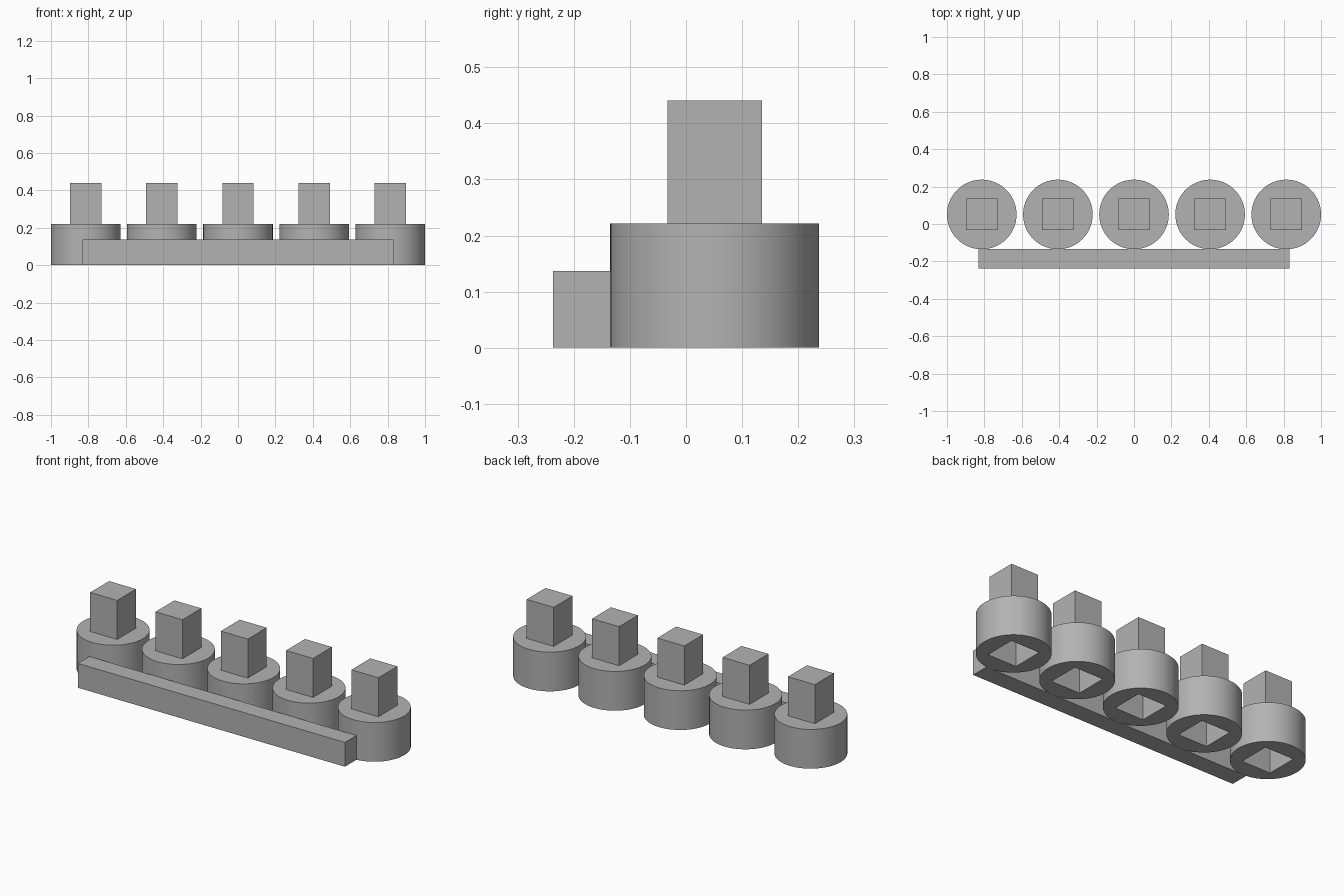
import bpy
import math

cube = bpy.data.objects.get("Cube")
if cube:
    bpy.data.objects.remove(cube, do_unlink=True)

COUNT, PITCH, ROW_Y = 5, 0.407, 0.051
RADIUS, BASE_H, TOTAL_H = 0.186, 0.221, 0.441
POST_W, SOCKET_W, SOCKET_D = 0.168, 0.178, 0.18

grey = bpy.data.materials.new("plain grey")
grey.use_nodes = True
colour = (0.45, 0.45, 0.45, 1)
grey.diffuse_color = colour
grey.node_tree.nodes["Principled BSDF"].inputs["Base Color"].default_value = colour


def box(name, x, y, z0, z1, width, depth):
    bpy.ops.mesh.primitive_cube_add(size=1, location=(x, y, (z0 + z1) / 2))
    ob = bpy.context.object
    ob.name = name
    ob.scale = (width, depth, z1 - z0)
    bpy.ops.object.transform_apply(location=False, rotation=False, scale=True)
    ob.data.materials.append(grey)
    return ob


def socket_base(name, x):
    # Round base with a square socket cut up from underneath
    bpy.ops.mesh.primitive_cylinder_add(vertices=96, radius=RADIUS, depth=BASE_H,
                                        location=(x, ROW_Y, BASE_H / 2))
    base = bpy.context.object
    base.name = name
    base.data.materials.append(grey)
    cutter = box("socket_cutter", x, ROW_Y, -0.1, SOCKET_D, SOCKET_W, SOCKET_W)
    cutter.hide_render = True
    bpy.ops.object.select_all(action="DESELECT")
    base.select_set(True)
    bpy.context.view_layer.objects.active = base
    cut = base.modifiers.new("socket", "BOOLEAN")
    cut.operation = "DIFFERENCE"
    cut.solver = "EXACT"
    cut.object = cutter
    bpy.ops.object.modifier_apply(modifier=cut.name)
    bpy.data.objects.remove(cutter, do_unlink=True)
    bpy.ops.object.shade_smooth_by_angle(angle=math.radians(30))


# Row of round bases, each with a square post on top
for i in range(COUNT):
    x = (i - (COUNT - 1) / 2) * PITCH
    socket_base(f"round_base_{i + 1}", x)
    box(f"square_post_{i + 1}", x, ROW_Y, BASE_H, TOTAL_H, POST_W, POST_W)

# Long bar joining the bases along the front
box("front_bar", 0, -0.186, 0, 0.137, 1.664, 0.102)
